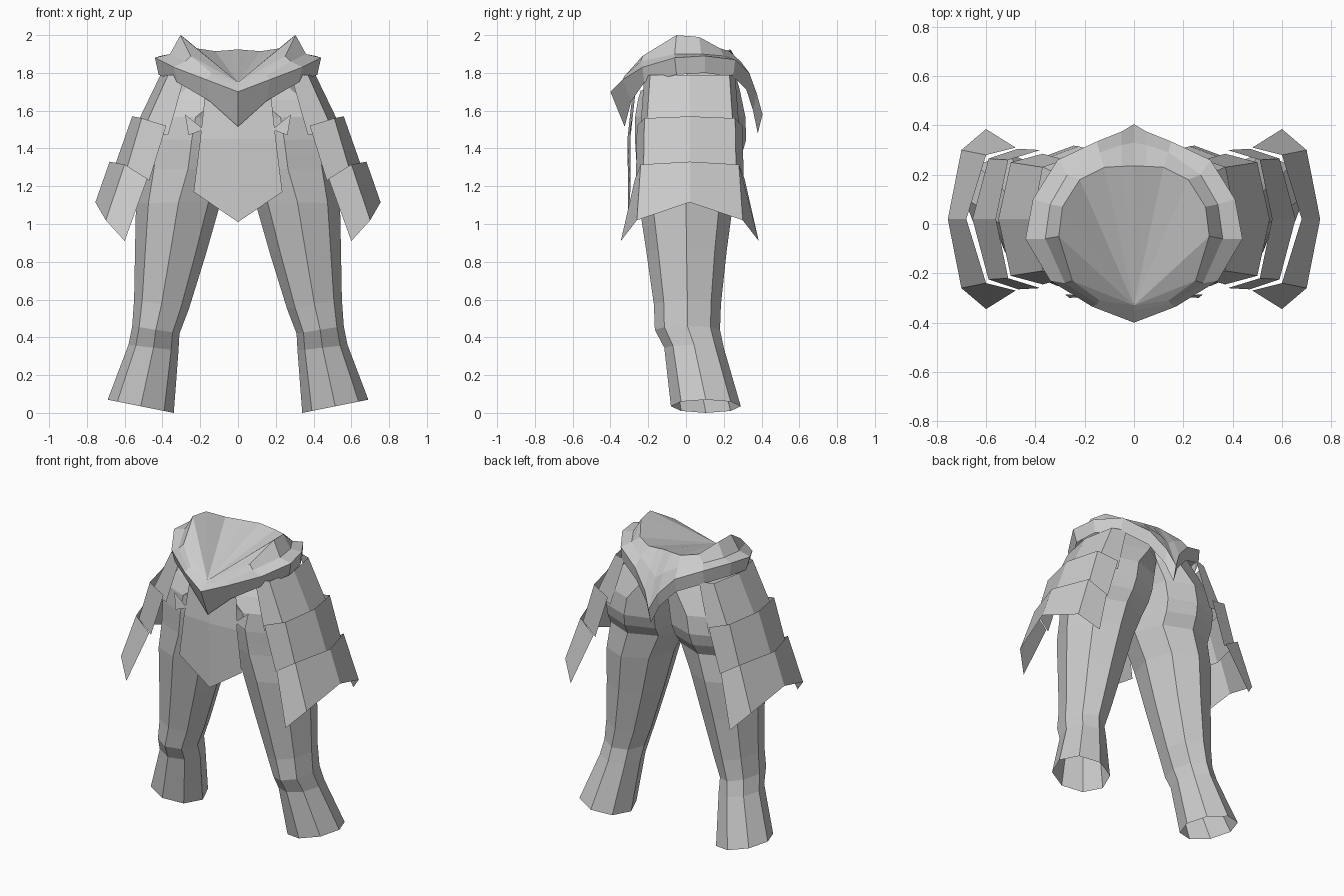
import bpy, bmesh, math

if "Cube" in bpy.data.objects:
    bpy.data.objects.remove(bpy.data.objects["Cube"])

grey = bpy.data.materials.new("light_grey")
grey.diffuse_color = (0.6, 0.6, 0.6, 1)
grey.use_nodes = True
grey.node_tree.nodes["Principled BSDF"].inputs["Base Color"].default_value = grey.diffuse_color


def make(name, verts, faces):
    """Half mesh, flat shaded, mirrored across x = 0."""
    bm = bmesh.new()
    vs = [bm.verts.new(v) for v in verts]
    for f in faces:
        bm.faces.new([vs[i] for i in f])
    bmesh.ops.remove_doubles(bm, verts=bm.verts, dist=0.0005)
    # drop faces lying on the mirror plane
    inner = [f for f in bm.faces if all(abs(v.co.x) < 0.001 for v in f.verts)]
    bmesh.ops.delete(bm, geom=inner, context='FACES')
    bmesh.ops.recalc_face_normals(bm, faces=bm.faces)
    # open sheets should face away from the body axis
    score = sum(f.calc_area() * (f.normal.x * f.calc_center_median().x
                + f.normal.y * f.calc_center_median().y) for f in bm.faces)
    if score < 0 and name != "trousers":
        bmesh.ops.reverse_faces(bm, faces=bm.faces)
    me = bpy.data.meshes.new(name)
    bm.to_mesh(me)
    bm.free()
    me.materials.append(grey)
    ob = bpy.data.objects.new(name, me)
    bpy.context.collection.objects.link(ob)
    mod = ob.modifiers.new("mirror", 'MIRROR')
    mod.use_clip = True
    return ob


def loft(rows, closed=False):
    """Quads between neighbouring rows of equal length."""
    n = len(rows[0])
    verts = [p for r in rows for p in r]
    faces = []
    for r in range(len(rows) - 1):
        for i in range(n if closed else n - 1):
            j = (i + 1) % n
            faces.append((r * n + i, r * n + j, (r + 1) * n + j, (r + 1) * n + i))
    return verts, faces


# Trousers: inner x, outer x, front y, back y, inner z, outer z, tilt, roundness
rings = [
    (.34, .69, -.08, .29, .0, .07, 0, 1),
    (.315, .58, -.115, .20, .33, .36, 0, 1),
    (.31, .56, -.165, .18, .42, .46, 0, 1),
    (.26, .55, -.17, .185, .55, .60, 0, 1),
    (.17, .545, -.21, .215, .84, .87, 0, 1),
    (.09, .54, -.25, .25, 1.12, 1.11, 0, 1),
    (.01, .52, -.26, .25, 1.29, 1.29, 0, 1),
    (0, .51, -.265, .295, 1.36, 1.37, 0, .85),
    (-.01, .50, -.27, .318, 1.44, 1.45, 0, .75),
    (-.03, .48, -.27, .315, 1.56, 1.57, 0, .75),
    (-.20, .43, -.255, .285, 1.68, 1.68, .1, .85),
    (-.37, .37, -.24, .24, 1.79, 1.79, .35, 1),
]
rows = []
for x0, x1, y0, y1, z0, z1, tilt, power in rings:
    row = []
    for k in range(8):
        a = math.tau * k / 8
        c, s = math.cos(a), math.sin(a)
        t = (c + 1) / 2
        s = math.copysign(abs(s) ** power, s) if abs(s) > 1e-6 else 0
        y = (y0 + y1) / 2 + s * (y1 - y0) / 2
        row.append((max(0, x0 + (x1 - x0) * t), y, z0 + (z1 - z0) * t + tilt * y))
    rows.append(row)
make("trousers", *loft(rows, True))

# Belt: top rim, inner ledge, outer edge, lower edge, front to back
rim = [(0, -.33, 1.75), (.14, -.31, 1.80), (.25, -.23, 1.89), (.305, -.05, 2.0),
       (.29, .07, 1.99), (.22, .18, 1.93), (.12, .23, 1.915), (.05, .234, 1.92),
       (0, .235, 1.925)]
ledge = [(0, -.35, 1.735), (.15, -.325, 1.785), (.28, -.24, 1.86), (.36, -.06, 1.90),
         (.34, .08, 1.90), (.27, .20, 1.89), (.14, .29, 1.86), (.05, .32, 1.81),
         (0, .33, 1.77)]
edge = [(0, -.40, 1.70), (.17, -.335, 1.765), (.34, -.23, 1.83), (.44, -.06, 1.88),
        (.41, .10, 1.89), (.31, .26, 1.87), (.15, .335, 1.80), (.05, .375, 1.69),
        (0, .405, 1.58)]
lower = [(0, -.325, 1.515), (.15, -.29, 1.65), (.32, -.22, 1.75), (.42, -.05, 1.79),
         (.40, .10, 1.80), (.31, .25, 1.78), (.15, .32, 1.71), (.05, .355, 1.60),
         (0, .38, 1.48)]
v, f = loft([rim, ledge, edge, lower])
f += [(0, i, i + 1) for i in range(1, 8)]  # sagging cover fanned from the front
make("belt", v, f)

# Front cloth with pointed hem
make("front_cloth",
     [(0, -.28, 1.72), (.17, -.265, 1.72), (.20, -.295, 1.45), (.235, -.295, 1.17),
      (0, -.305, 1.01), (0, -.31, 1.45)],
     [(0, 5, 2, 1), (5, 4, 3, 2)])

# Small creases beside the front cloth
make("hip_fold",
     [(.28, -.285, 1.58), (.18, -.292, 1.50), (.262, -.30, 1.47)],
     [(0, 1, 2)])


# Side plates: each row gives centre, corner and end as (x, half depth, z)
def side_plate(name, top, bottom):
    def row(pts):
        full = [(x, -d, z) for x, d, z in reversed(pts)] + list(pts[1:])
        return [(x, .02 + d, z) for x, d, z in full]
    make(name, *loft([row(top), row(bottom)]))


side_plate("upper_side_plate",
           [(.41, 0, 1.79), (.37, .21, 1.79), (.28, .24, 1.79)],
           [(.55, 0, 1.50), (.50, .23, 1.50), (.37, .265, 1.47)])
side_plate("middle_side_plate",
           [(.56, 0, 1.57), (.51, .24, 1.56), (.38, .28, 1.52)],
           [(.655, 0, 1.30), (.59, .245, 1.29), (.47, .285, 1.23)])
side_plate("lower_side_plate",
           [(.68, 0, 1.33), (.60, .26, 1.315), (.48, .29, 1.24)],
           [(.755, 0, 1.115), (.70, .28, 1.02), (.60, .365, .91)])
